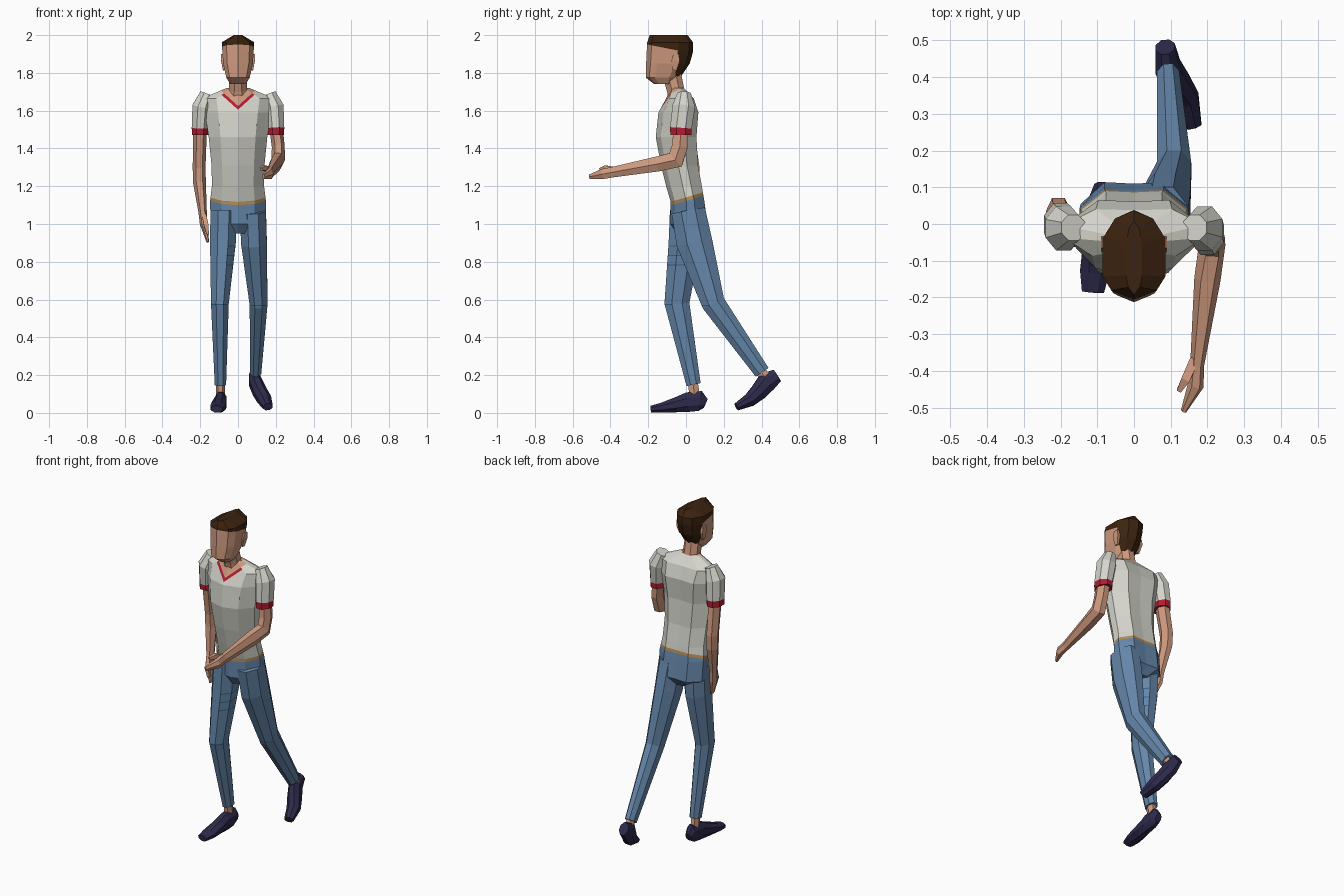
import bpy, bmesh, math
from mathutils import Vector

COLOURS = {
    "shirt_grey": (0.66, 0.66, 0.60), "skin": (0.62, 0.32, 0.21), "hair_brown": (0.045, 0.017, 0.005),
    "denim_blue": (0.13, 0.24, 0.40), "shoe_navy": (0.026, 0.023, 0.07), "trim_red": (0.45, 0.012, 0.03),
    "belt_tan": (0.48, 0.26, 0.09), "denim_dark": (0.03, 0.13, 0.28)}
MATS = {}
for mat_name, c in COLOURS.items():
    MATS[mat_name] = bpy.data.materials.new(mat_name)
    MATS[mat_name].diffuse_color = (*c, 1)


def skin_rings(rings):
    """Join rings of equal length into a closed flat-faced mesh."""
    bm = bmesh.new()
    vs = [[bm.verts.new(p) for p in r] for r in rings]
    n = len(vs[0])
    for a, b in zip(vs, vs[1:]):
        for i in range(n):
            bm.faces.new((a[i], a[(i + 1) % n], b[(i + 1) % n], b[i]))
    bm.faces.new(vs[0][::-1])
    bm.faces.new(vs[-1])
    bmesh.ops.recalc_face_normals(bm, faces=bm.faces)
    return bm


def cut(bm, co, no, where=lambda c: True):
    """Slice the chosen faces along a plane."""
    faces = [f for f in bm.faces if where(f.calc_center_median())]
    geom = set(faces)
    for f in faces:
        geom.update(f.edges)
        geom.update(f.verts)
    bmesh.ops.bisect_plane(bm, geom=list(geom), plane_co=co, plane_no=no, dist=1e-5)


def finish(bm, name, mats, rule=None):
    me = bpy.data.meshes.new(name)
    for m in mats:
        me.materials.append(MATS[m])
    if rule:
        bm.normal_update()
        for f in bm.faces:
            f.material_index = rule(f.calc_center_median(), f.normal)
    bm.to_mesh(me)
    bm.free()
    ob = bpy.data.objects.new(name, me)
    bpy.context.collection.objects.link(ob)
    return ob


def tube(pts, n=6):
    """Limb through points (x, y, z, width radius, depth radius)."""
    rings = []
    off = math.pi / n if n % 4 == 0 else 0
    k = 1 / math.cos(off)
    P = [Vector(p[:3]) for p in pts]
    for i, p in enumerate(pts):
        t = Vector()
        if i > 0:
            t += (P[i] - P[i - 1]).normalized()
        if i < len(P) - 1:
            t += (P[i + 1] - P[i]).normalized()
        t.normalize()
        a = (Vector((1, 0, 0)) - t * t.x).normalized()
        b = t.cross(a)
        rings.append([P[i] + a * math.cos(off + 2 * math.pi * j / n) * p[3] * k
                      + b * math.sin(off + 2 * math.pi * j / n) * p[4] * k for j in range(n)])
    return skin_rings(rings)


def stack(secs, half):
    """Horizontal mirrored outlines; sections are (z, half width, front y, back y)."""
    loop = half + [(-x, y) for x, y in half[-2:0:-1]]
    return skin_rings([[(x * w, yf + y * (yb - yf), z) for x, y in loop] for z, w, yf, yb in secs])


# Torso: hips in denim, tilted belt line, shirt with V collar
bm = stack([(0.95, 0.06, -0.05, 0.08), (1.0, 0.145, -0.083, 0.12), (1.12, 0.148, -0.082, 0.103),
            (1.2, 0.138, -0.105, 0.09), (1.31, 0.14, -0.132, 0.07), (1.46, 0.155, -0.16, 0.062),
            (1.59, 0.175, -0.146, 0.072), (1.665, 0.19, -0.105, 0.045), (1.72, 0.06, -0.08, -0.01)],
           [(0, 0), (0.6, 0.12), (1, 0.45), (1, 0.68), (0.55, 0.97), (0, 0.95)])
for z in (1.10, 1.118):
    cut(bm, (0, -0.08, z), (0, -0.29, 1), lambda c: c.z < 1.25)
for z in (1.605, 1.625):
    for s in (-1, 1):
        cut(bm, (0, 0, z), (0.9 * s, 0, -1), lambda c: c.z > 1.5 and c.y < -0.04)


def torso_rule(c, n):
    h = c.z - 0.29 * (c.y + 0.08)
    if h < 1.118:
        return 1 if h < 1.10 else 2
    v = c.z - 0.9 * abs(c.x)
    if c.y < -0.03 and v > 1.605 and abs(c.x) < 0.08:
        return 4 if v > 1.625 else 3
    return 0


finish(bm, "torso", ["shirt_grey", "denim_blue", "belt_tan", "trim_red", "skin"], torso_rule)

# Sleeves with red hem band
for side, s, y in (("right", -1, 0.0), ("left", 1, -0.027)):
    bm = tube([(s * 0.165, -0.01, 1.69, 0.035, 0.035), (s * 0.192, -0.012, 1.62, 0.05, 0.06),
               (s * 0.2, y, 1.508, 0.045, 0.057), (s * 0.2, y, 1.472, 0.044, 0.056)], 8)
    finish(bm, side + "_sleeve", ["shirt_grey", "trim_red"], lambda c, n: int(c.z < 1.51))

# Arms, hands and thumbs
finish(tube([(0.2, -0.025, 1.52, 0.036, 0.045), (0.213, -0.033, 1.41, 0.034, 0.048),
             (0.213, -0.055, 1.34, 0.036, 0.055), (0.2, -0.15, 1.318, 0.036, 0.046),
             (0.172, -0.385, 1.275, 0.019, 0.032), (0.168, -0.44, 1.265, 0.022, 0.031),
             (0.135, -0.51, 1.25, 0.008, 0.014)]), "left_arm", ["skin"])
finish(tube([(0.165, -0.37, 1.285, 0.012, 0.014), (0.14, -0.425, 1.297, 0.012, 0.013),
             (0.122, -0.455, 1.29, 0.006, 0.007)], 4), "left_thumb", ["skin"])
finish(tube([(-0.2, 0.0, 1.52, 0.036, 0.045), (-0.206, 0.035, 1.3, 0.034, 0.042),
             (-0.204, 0.033, 1.22, 0.034, 0.04), (-0.187, 0.0, 1.06, 0.022, 0.028),
             (-0.182, -0.012, 1.0, 0.02, 0.035), (-0.16, -0.03, 0.905, 0.007, 0.018)]), "right_arm", ["skin"])
finish(tube([(-0.18, -0.02, 1.045, 0.012, 0.014), (-0.168, -0.05, 0.99, 0.012, 0.013),
             (-0.16, -0.055, 0.945, 0.006, 0.007)], 4), "right_thumb", ["skin"])

# Legs: standing right leg, trailing left leg, with faded wear lines
LEGS = {
    "right": [(-0.076, 0.0, 1.07, 0.07, 0.085), (-0.08, -0.007, 0.9, 0.068, 0.085),
              (-0.096, -0.048, 0.58, 0.047, 0.066), (-0.093, 0.04, 0.15, 0.03, 0.038)],
    "left": [(0.078, 0.012, 1.07, 0.07, 0.09), (0.085, 0.045, 0.9, 0.068, 0.095),
             (0.109, 0.145, 0.58, 0.047, 0.062), (0.093, 0.403, 0.215, 0.03, 0.041)]}
for side, pts in LEGS.items():
    lines = (0.57, 0.78, 0.83, 0.88) if side == "right" else (0.565,)
    bm = tube(pts, 8)
    for z in lines:
        cut(bm, (0, 0, z), (0, 0, 1))
        cut(bm, (0, 0, z + 0.006), (0, 0, 1))

    def leg_rule(c, n):
        near = any(z < c.z < z + 0.006 for z in lines)
        return int(near and (n.x > 0.5 if c.z > 0.7 else n.y < -0.5))
    finish(bm, side + "_trouser_leg", ["denim_blue", "denim_dark"], leg_rule)

# Bare ankles
finish(tube([(-0.093, 0.03, 0.2, 0.024, 0.03), (-0.093, 0.048, 0.08, 0.024, 0.032)]), "right_ankle", ["skin"])
finish(tube([(0.093, 0.375, 0.25, 0.024, 0.03), (0.095, 0.435, 0.165, 0.024, 0.034)]), "left_ankle", ["skin"])

# Shoes, heel to toe
finish(tube([(-0.09, 0.105, 0.05, 0.018, 0.025), (-0.09, 0.075, 0.063, 0.03, 0.053),
             (-0.093, 0.01, 0.057, 0.033, 0.052), (-0.1, -0.05, 0.043, 0.038, 0.04),
             (-0.107, -0.13, 0.027, 0.04, 0.026), (-0.112, -0.185, 0.02, 0.03, 0.018)], 8),
       "right_shoe", ["shoe_navy"])
finish(tube([(0.085, 0.482, 0.198, 0.026, 0.036), (0.092, 0.428, 0.163, 0.034, 0.053),
             (0.115, 0.385, 0.112, 0.037, 0.045), (0.14, 0.34, 0.07, 0.037, 0.036),
             (0.158, 0.268, 0.032, 0.026, 0.02)], 8), "left_shoe", ["shoe_navy"])

# Neck
finish(tube([(0, -0.045, 1.66, 0.058, 0.046), (0, -0.055, 1.71, 0.048, 0.046),
             (0, -0.075, 1.79, 0.045, 0.05)], 8), "neck", ["skin"])

# Head with the hair cut in along the fringe and sideburn
bm = stack([(1.742, 0.042, -0.17, -0.06), (1.775, 0.062, -0.213, -0.03), (1.85, 0.079, -0.211, 0.02),
            (1.915, 0.083, -0.208, 0.038), (1.962, 0.086, -0.205, 0.037), (2.0, 0.022, -0.192, 0.008)],
           [(0, 0), (0.72, 0.1), (1, 0.26), (1, 0.68), (0.6, 0.91), (0, 1)])
cut(bm, (0, -0.19, 1.948), (0, 0.2, 1))
cut(bm, (0, -0.045, 1.9), (0, 1, -0.1))


def head_rule(c, n):
    top = c.z > 1.948 - 0.2 * (c.y + 0.19)
    back = c.y > -0.045 + 0.1 * (c.z - 1.9) and c.z > 1.77
    return int(top or back)


finish(bm, "head", ["skin", "hair_brown"], head_rule)

# Ears
for side, s in (("right", -1), ("left", 1)):
    finish(tube([(s * 0.074, -0.06, 1.815, 0.006, 0.01), (s * 0.081, -0.055, 1.865, 0.008, 0.022),
                 (s * 0.083, -0.052, 1.9, 0.007, 0.014)], 4), side + "_ear", ["skin"])
